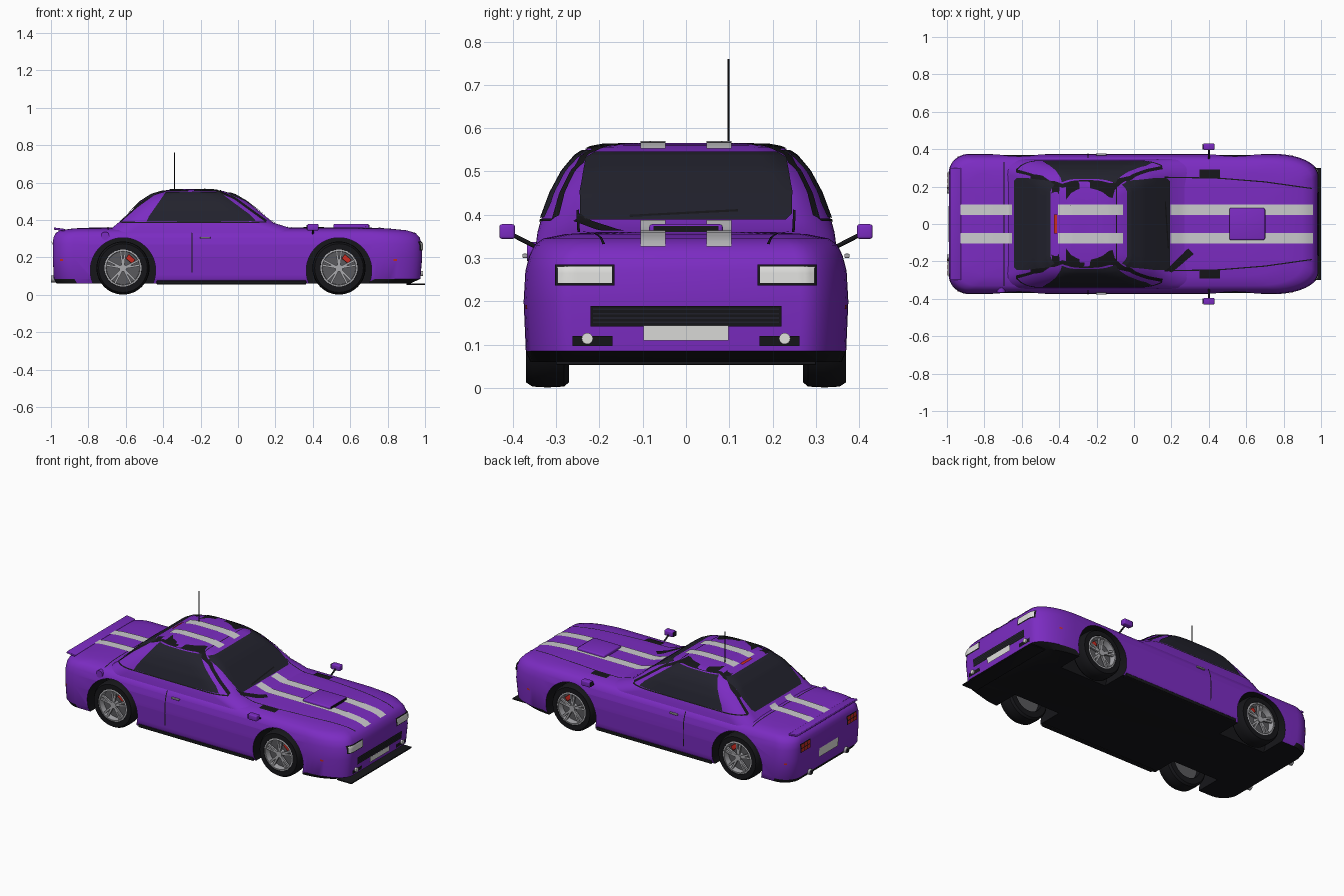
import bpy, bmesh
from math import sin, cos, pi, radians
from mathutils import Vector, Matrix
from mathutils.bvhtree import BVHTree

if "Cube" in bpy.data.objects:
    bpy.data.objects.remove(bpy.data.objects["Cube"])


def material(name, r, g, b):
    m = bpy.data.materials.new(name)
    m.use_nodes = True
    m.diffuse_color = (r, g, b, 1)
    m.node_tree.nodes["Principled BSDF"].inputs["Base Color"].default_value = (r, g, b, 1)
    return m


PURPLE = material("purple paint", .2, .025, .54)
BLACK = material("black trim", .008, .008, .01)
GLASS = material("dark glass", .016, .016, .026)
STRIPE = material("pale grey stripe", .6, .6, .62)
SILVER = material("silver metal", .4, .4, .42)
DISC = material("dark steel", .1, .1, .11)
LAMP = material("lamp white", .75, .75, .73)
RED = material("red", .6, .025, .015)


def add(name, bm, *mats, smooth=True):
    mesh = bpy.data.meshes.new(name)
    bm.to_mesh(mesh)
    bm.free()
    for m in mats:
        mesh.materials.append(m)
    ob = bpy.data.objects.new(name, mesh)
    bpy.context.collection.objects.link(ob)
    if smooth:
        soften(ob)
    return ob


def soften(ob):
    bpy.ops.object.select_all(action='DESELECT')
    ob.select_set(True)
    bpy.context.view_layer.objects.active = ob
    bpy.ops.object.shade_smooth_by_angle(angle=radians(35))


def box(name, mat, center, size, bevel=0, turn=None):
    bm = bmesh.new()
    bmesh.ops.create_cube(bm, size=1)
    bmesh.ops.scale(bm, vec=size, verts=bm.verts)
    if bevel:
        bmesh.ops.bevel(bm, geom=bm.edges[:], offset=bevel, segments=3, affect='EDGES', profile=.5)
    bmesh.ops.transform(bm, matrix=Matrix.Translation(center) @ (turn or Matrix()), verts=bm.verts)
    return add(name, bm, mat)


def rod(name, mat, a, b, radius, sides=16):
    a, b = Vector(a), Vector(b)
    bm = bmesh.new()
    bmesh.ops.create_cone(bm, cap_ends=True, segments=sides, radius1=radius, radius2=radius, depth=(b - a).length)
    turn = (b - a).to_track_quat('Z', 'Y').to_matrix().to_4x4()
    bmesh.ops.transform(bm, matrix=Matrix.Translation((a + b) / 2) @ turn, verts=bm.verts)
    return add(name, bm, mat)


def lathe(name, mat, profile, center, side, closed=True):
    """Spin (radius, outward) points about the axle."""
    bm = bmesh.new()
    n = 48
    rings = [[bm.verts.new((center[0] + r * cos(2 * pi * i / n), center[1] + side * o,
                            center[2] + r * sin(2 * pi * i / n))) for i in range(n)] for r, o in profile]
    pairs = list(zip(rings, rings[1:])) + ([(rings[-1], rings[0])] if closed else [])
    for p, q in pairs:
        for i in range(n):
            bm.faces.new((p[i], p[i - 1], q[i - 1], q[i]))
    bmesh.ops.recalc_face_normals(bm, faces=bm.faces)
    return add(name, bm, mat)


def loft(layers, nose, tail):
    """Stack rounded plan outlines given as (z, rear, front, half width)."""
    bm = bmesh.new()
    rings = []
    for z, rear, front, w in layers:
        ring = []
        for quarter, (end, sign, (lx, ly), sy) in enumerate(
                [(front, 1, nose, 1), (rear, -1, tail, 1), (rear, -1, tail, -1), (front, 1, nose, -1)]):
            for i in range(11):
                a = (quarter + i / 10) * pi / 2
                ring.append(bm.verts.new((end - sign * lx + lx * cos(a), sy * (w - ly) + ly * sin(a), z)))
        rings.append(ring)
    for p, q in zip(rings, rings[1:]):
        for i in range(len(p)):
            bm.faces.new((p[i - 1], p[i], q[i], q[i - 1]))
    bm.faces.new(rings[0])
    bm.faces.new(rings[-1])
    bmesh.ops.recalc_face_normals(bm, faces=bm.faces)
    bm.normal_update()
    return bm


# Body shell and cabin
body_bm = loft([(.06, -.97, .92, .36), (.085, -.985, .975, .37), (.2, -.99, .985, .375), (.27, -.99, .982, .371),
                (.305, -.987, .972, .362), (.33, -.975, .95, .35), (.345, -.95, .9, .33),
                (.355, -.88, .8, .28), (.36, -.76, .68, .2)], (.24, .11), (.11, .1))
for f in body_bm.faces:
    f.material_index = 1 if f.normal.z < -.4 else 0
cabin_bm = loft([(.33, -.71, .36, .347), (.36, -.67, .27, .343), (.385, -.64, .19, .336), (.45, -.57, .11, .312),
                 (.5, -.52, .045, .285), (.535, -.465, -.015, .256), (.555, -.41, -.08, .225),
                 (.563, -.36, -.13, .19), (.566, -.31, -.18, .14)], (.16, .08), (.13, .08))
shells = [BVHTree.FromBMesh(body_bm), BVHTree.FromBMesh(cabin_bm)]
body = add("body", body_bm, PURPLE, BLACK, smooth=False)
add("cabin", cabin_bm, PURPLE)

# Wheel arches
AXLES = {"rear": -.615, "front": .54}
for x in AXLES.values():
    for s in (-1, 1):
        cutter = rod("arch_cutter", PURPLE, (x, s * .2, .13), (x, s * .5, .13), .175, 48)
        cutter.data.materials.append(BLACK)
        for p in cutter.data.polygons:
            p.material_index = 1
        mod = body.modifiers.new("arch", 'BOOLEAN')
        mod.operation, mod.solver, mod.object = 'DIFFERENCE', 'EXACT', cutter
        bpy.context.view_layer.objects.active = body
        bpy.ops.object.modifier_apply(modifier=mod.name)
        bpy.data.objects.remove(cutter)
soften(body)

# Thin plates laid onto the shell from one direction
VIEWS = {"near": (lambda u, v: (u, -2, v), (0, 1, 0)), "far": (lambda u, v: (u, 2, v), (0, -1, 0)),
         "front": (lambda u, v: (2, u, v), (-1, 0, 0)), "back": (lambda u, v: (-2, u, v), (1, 0, 0)),
         "top": (lambda u, v: (u, v, 2), (0, 0, -1))}


def along(points, t):
    f = t * (len(points) - 1)
    i = min(int(f), len(points) - 2)
    return Vector(points[i]).lerp(Vector(points[i + 1]), f - i)


def plate(name, mat, view, low, high, n=24, m=8, lift=.004):
    place, way = VIEWS[view]
    way = Vector(way)
    bm = bmesh.new()
    grid = []
    for j in range(m + 1):
        row = []
        for i in range(n + 1):
            p = along(low, i / n).lerp(along(high, i / n), j / m)
            hits = [h for h in (s.ray_cast(Vector(place(*p)), way) for s in shells) if h[0]]
            hit = min(hits, key=lambda h: h[3]) if hits else None
            row.append(bm.verts.new(hit[0] + hit[1] * lift) if hit else None)
        grid.append(row)
    for r, q in zip(grid, grid[1:]):
        for i in range(n):
            quad = (r[i], r[i + 1], q[i + 1], q[i])
            if all(quad):
                f = bm.faces.new(quad)
                f.normal_update()
                if f.normal.dot(way) > 0:
                    f.normal_flip()
    return add(name, bm, mat)


def panel(name, mat, view, u0, u1, v0, v1, **kw):
    return plate(name, mat, view, [(u0, v0), (u1, v0)], [(u0, v1), (u1, v1)], **kw)


def line(name, view, points, width=.006, n=32, mat=BLACK):
    """Seam line with its width across the path."""
    lo, hi = [], []
    for i, p in enumerate(points):
        d = Vector(points[min(i + 1, len(points) - 1)]) - Vector(points[max(i - 1, 0)])
        side = Vector((-d.y, d.x)).normalized() * width / 2
        lo.append(Vector(p) - side)
        hi.append(Vector(p) + side)
    return plate(name, mat, view, lo, hi, n=n, m=2, lift=.003)


# Windows
for v, name in (("front", "windscreen"), ("back", "rear_window")):
    plate(name, GLASS, v, [(-.23, .385), (-.245, .4), (-.245, .45), (-.23, .53), (-.21, .542)],
          [(.23, .385), (.245, .4), (.245, .45), (.23, .53), (.21, .542)], n=32, m=24)
for v in ("near", "far"):
    plate("side_window_" + v, GLASS, v, [(-.49, .39), (-.3, .389), (-.1, .389), (.095, .392)],
          [(-.475, .42), (-.385, .546), (-.1, .546), (.065, .425)], n=36, m=16)
    line("roof_seam_" + v, v, [(-.63, .39), (-.54, .47), (-.45, .535), (-.38, .556), (-.12, .556),
                               (-.02, .515), (.07, .45), (.15, .392)], .012, n=64)
    line("waist_seam_" + v, v, [(-.63, .386), (.15, .386)], .006)
    line("door_seam_" + v, v, [(-.245, .12), (-.245, .33)])
    panel("marker_front_" + v, RED, v, .83, .85, .182, .192, n=3, m=2)
    panel("marker_rear_" + v, RED, v, -.95, -.935, .182, .192, n=3, m=2)

# Stripes and top seams
for s, tag in ((-1, "near"), (1, "far")):
    for part, a, b in (("trunk", -.935, -.65), ("roof", -.405, -.06), ("hood", .195, .955)):
        panel(f"{part}_stripe_{tag}", STRIPE, "top", a, b, s * .047, s * .105, n=36)
    line("hood_seam_" + tag, "top", [(.16, s * .25), (.45, s * .245), (.7, s * .225), (.95, s * .19)])
    panel("hood_vent_" + tag, BLACK, "top", .35, .46, s * .245, s * .29)
line("trunk_seam", "top", [(-.695, -.33), (-.695, .33)])
line("roof_joint", "top", [(-.095, -.22), (-.095, .22)], .005)
panel("high_brake_light", RED, "top", -.425, -.41, -.05, .05, lift=.008)
line("wiper_long", "front", [(-.13, .395), (0, .402), (.12, .408)], .005).location.x = .004
plate("wiper_cowl", BLACK, "top", [(.17, -.245), (.2, -.26)], [(.29, -.13), (.32, -.16)])

# Nose and tail details
panel("grille", BLACK, "front", -.22, .22, .142, .19)
for i in range(4):
    panel("grille_bar", GLASS, "front", -.215, .215, .15 + i * .01, .154 + i * .01, m=1, lift=.006)
panel("front_plate", LAMP, "front", -.098, .098, .11, .145, lift=.008)
panel("rear_plate", LAMP, "back", -.095, .095, .145, .2, lift=.005)
for s, tag in ((-1, "near"), (1, "far")):
    panel("headlight_frame_" + tag, BLACK, "front", s * .165, s * .3, .236, .284)
    panel("headlight_" + tag, LAMP, "front", s * .171, s * .294, .242, .278, lift=.007)
    panel("fog_light_frame_" + tag, BLACK, "front", s * .17, s * .262, .097, .12)
    rod("fog_light_" + tag, LAMP, (.96, s * .228, .114), (.99, s * .228, .114), .013)
    panel("tail_light_frame_" + tag, BLACK, "back", s * .18, s * .28, .24, .295)
    for i in range(3):
        a = .186 + i * .031
        for z in (.245, .27):
            panel("tail_light_" + tag, RED, "back", s * a, s * (a + .026), z, z + .02, n=6, m=2, lift=.007)
    rod("exhaust_" + tag, SILVER, (-.9, s * .18, .085), (-1, s * .18, .085), .018)
    rod("exhaust_bore_" + tag, BLACK, (-.95, s * .18, .085), (-1.001, s * .18, .085), .012)
    # Skirts, mirrors and handles
    box("side_skirt_" + tag, BLACK, (-.035, s * .355, .066), (.8, .03, .02), .004)
    box("door_handle_" + tag, SILVER, (-.175, s * .372, .305), (.055, .012, .01), .003)
    rod("mirror_arm_" + tag, BLACK, (.4, s * .345, .325), (.4, s * .41, .358), .005)
    box("mirror_" + tag, PURPLE, (.4, s * .413, .361), (.06, .036, .034), .006)
    box("mirror_glass_" + tag, GLASS, (.368, s * .413, .361), (.004, .028, .026))
rod("fuel_cap", PURPLE, (-.71, -.34, .315), (-.71, -.367, .315), .022, 24)
box("splitter", BLACK, (.95, 0, .057), (.1, .6, .008), .002)
box("trunk_lip", PURPLE, (-.955, 0, .35), (.06, .6, .012), .004, Matrix.Rotation(radians(8), 4, 'Y'))
box("hood_scoop", PURPLE, (.605, 0, .363), (.19, .17, .03), .007)
box("scoop_mouth", BLACK, (.699, 0, .367), (.006, .15, .014))
rod("antenna", BLACK, (-.34, .098, .555), (-.34, .098, .76), .002, 8)

# Wheels
for end, x in AXLES.items():
    for s, tag in ((-1, "near"), (1, "far")):
        w = f"{end}_{tag}"
        hub = Vector((x, s * .27, .143))
        lathe("tyre_" + w, BLACK, [(.095, 0), (.13, 0), (.14, .012), (.142, .05), (.14, .085),
                                   (.13, .1), (.1, .1), (.096, .09)], hub, s)
        lathe("rim_" + w, SILVER, [(.1, .05), (.1, .098), (.09, .1), (.088, .05)], hub, s)
        rod("brake_disc_" + w, DISC, hub + Vector((0, s * .03, 0)), hub + Vector((0, s * .06, 0)), .094, 32)
        rod("hub_" + w, SILVER, hub + Vector((0, s * .05, 0)), hub + Vector((0, s * .095, 0)), .02)
        box("caliper_" + w, RED, hub + Vector((.04, s * .066, .048)), (.045, .016, .028), .004,
            Matrix.Rotation(radians(40), 4, 'Y'))
        for i in range(5):
            for split in (-8, 8):
                a = radians(90 + 72 * i + split)
                out = Vector((cos(a), 0, sin(a)))
                box("spoke_" + w, SILVER, hub + out * .053 + Vector((0, s * .085, 0)), (.08, .012, .011), 0,
                    Matrix.Rotation(-a, 4, 'Y'))
